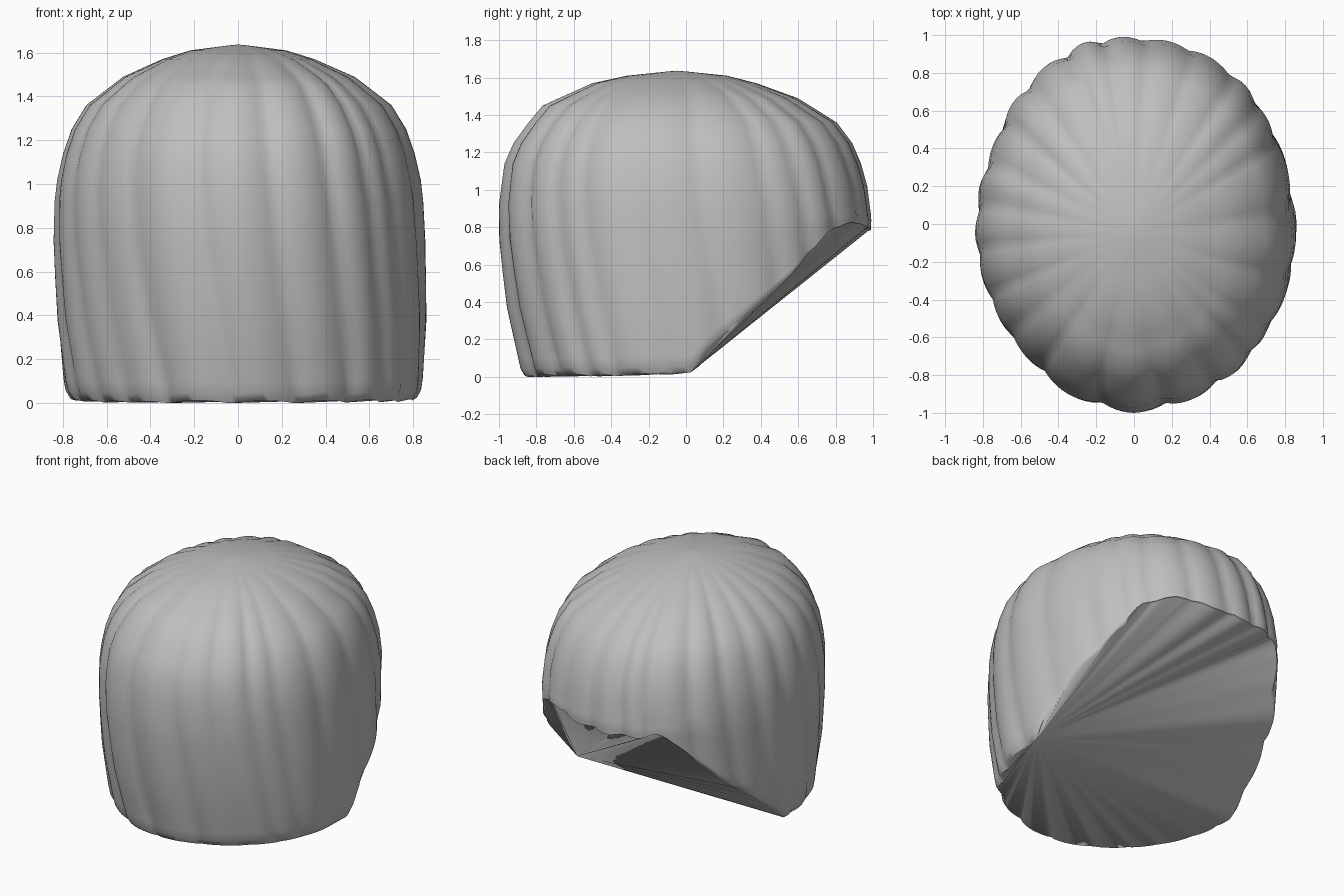
import bpy, bmesh, math, random

cube = bpy.data.objects.get("Cube")
if cube:
    bpy.data.objects.remove(cube)
random.seed(4)

SEGS, TOP, POLE_Y = 160, 1.637, -0.05
# (height, radius factor) of the dome at the sides and back, and at the front
SIDE = [(0, 0.91), (0.04, 0.925), (0.1, 0.94), (0.4, 0.98), (0.85, 1), (1.08, 0.97), (1.25, 0.9),
        (1.36, 0.82), (1.49, 0.62), (1.57, 0.41), (1.61, 0.26), (1.632, 0.06), (TOP, 0)]
FRONT = [(0, 0.865), (0.1, 0.885), (0.4, 0.95), (0.85, 0.995), (1.14, 0.955), (1.28, 0.89),
         (1.45, 0.74), (1.57, 0.47), (1.61, 0.28), (1.632, 0.06), (TOP, 0)]
# (y, height) of the lower hem on either side
HEM_LEFT = [(-1, 0.003), (0.04, 0.02), (0.1, 0.12), (0.55, 0.52), (0.75, 0.77), (0.88, 0.83), (1, 0.78)]
HEM_RIGHT = [(-1, 0.003), (0.04, 0.02), (0.1, 0.08), (0.55, 0.44), (0.72, 0.63), (0.85, 0.81), (1, 0.78)]
# Angles of the grooves between locks of hair, in degrees
GROOVES = [6, 27, 39, 51, 68, 85, 100, 113, 130, 144, 158, 170, 184, 200, 215,
           232, 256, 280, 300, 315, 326, 345, 366]
lift = [random.uniform(-0.4, 0.4) for _ in GROOVES]


def lerp_table(table, v):
    for (a, fa), (b, fb) in zip(table, table[1:]):
        if v <= b:
            return fa + (fb - fa) * max(0, (v - a) / (b - a))
    return table[-1][1]


def lock(angle):
    """Rounded ridge height between two narrow grooves."""
    a = (math.degrees(angle) - GROOVES[0]) % 360 + GROOVES[0]
    for i, (lo, hi) in enumerate(zip(GROOVES, GROOVES[1:])):
        if a <= hi:
            s = math.sin(math.pi * (a - lo) / (hi - lo))
            return abs(s) ** 0.7 * (1 + lift[i]) - 0.7
    return 0


def point(angle, z):
    c, s = math.cos(angle), math.sin(angle)
    groove = 0.03 * lock(angle - 0.16 * max(0, 1.2 - z) ** 1.5) * min(1, (TOP - z) * 6)
    front = max(0, -s) ** 2
    r = lerp_table(SIDE, z) * (1 - front) + lerp_table(FRONT, z) * front + groove
    # Slightly fuller at the back left than at the front right
    r *= 1 + 0.025 * math.cos(angle - math.pi / 4) * abs(math.sin(2 * angle))
    # The left side falls straighter than the right
    flare = 0.055 * max(0, c) * max(0, 0.85 - z)
    depth = 1.035 if s > 0 else 0.948
    return ((0.843 * r + flare) * c, POLE_Y + depth * r * s, z)


bm = bmesh.new()
crown = bm.verts.new((0, POLE_Y, TOP))
upper = [1.632, 1.61, 1.57, 1.53, 1.49, 1.45, 1.36, 1.25, 1.14, 1.02]
lower = [0, 0.2, 0.4, 0.6, 0.78, 0.9, 0.96, 1]
columns = []
for i in range(SEGS):
    angle = 2 * math.pi * i / SEGS
    y = point(angle, 0.6)[1]
    table = HEM_LEFT if math.cos(angle) > 0 else HEM_RIGHT
    hem = max(0, lerp_table(table, y) + 0.012 * lock(angle - 0.2))
    heights = upper + [0.92 + (hem - 0.92) * t for t in lower]
    column = [bm.verts.new(point(angle, z)) for z in heights]
    # Tuck the hem edge inwards
    column[-1].co.x *= 0.985
    column[-1].co.y *= 0.985
    columns.append(column)

# Hair surface
for i, a in enumerate(columns):
    b = columns[(i + 1) % SEGS]
    bm.faces.new((crown, a[0], b[0]))
    for j in range(len(a) - 1):
        bm.faces.new((a[j], a[j + 1], b[j + 1], b[j]))

# Underside: a fan spreading from the left hem corner
rim = [c[-1] for c in columns]
corner = min(range(SEGS), key=lambda i: (rim[i].co.x < 0, abs(rim[i].co.y - 0.03)))
rim = rim[corner:] + rim[:corner]
for a, b in zip(rim[1:], rim[2:]):
    bm.faces.new((rim[0], b, a))
bmesh.ops.recalc_face_normals(bm, faces=bm.faces)

mesh = bpy.data.meshes.new("hair")
bm.to_mesh(mesh)
bm.free()
hair = bpy.data.objects.new("hair", mesh)
bpy.context.collection.objects.link(hair)

grey = bpy.data.materials.new("light grey")
grey.use_nodes = True
grey.diffuse_color = (0.52, 0.52, 0.52, 1)
grey.node_tree.nodes["Principled BSDF"].inputs["Base Color"].default_value = (0.52, 0.52, 0.52, 1)
mesh.materials.append(grey)

bpy.context.view_layer.objects.active = hair
hair.select_set(True)
bpy.ops.object.shade_smooth_by_angle(angle=math.radians(60))
